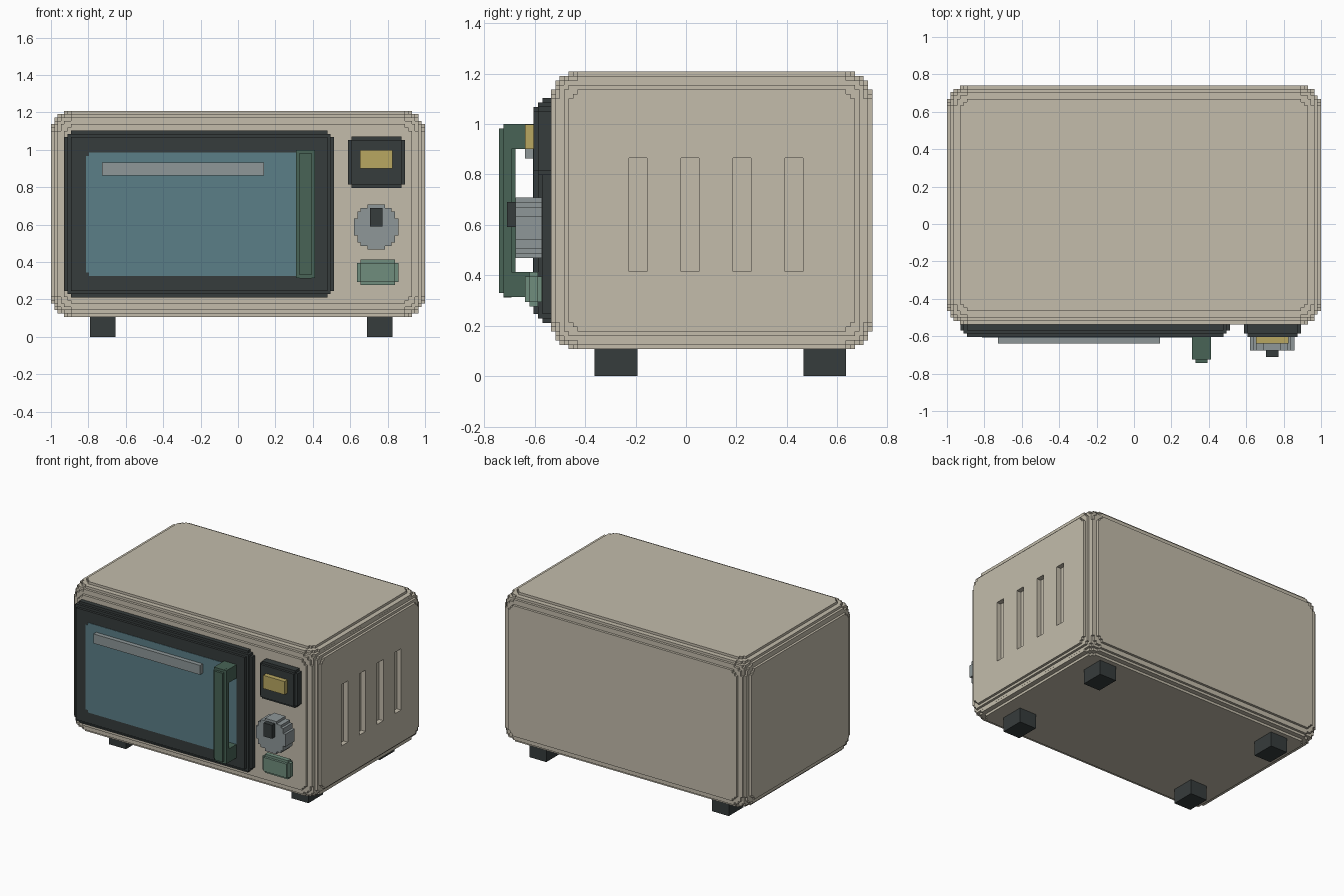
import bpy, bmesh, math
from mathutils import Vector

cube = bpy.data.objects.get("Cube")
if cube:
    bpy.data.objects.remove(cube, do_unlink=True)

STEP = 0.0177  # size of one stair step on the blocky rounded edges


def material(name, rgb):
    linear = [((c / 255 + 0.055) / 1.055) ** 2.4 for c in rgb] + [1.0]
    m = bpy.data.materials.new(name)
    m.use_nodes = True
    m.diffuse_color = linear
    bsdf = next(n for n in m.node_tree.nodes if n.type == 'BSDF_PRINCIPLED')
    bsdf.inputs["Base Color"].default_value = linear
    bsdf.inputs["Roughness"].default_value = 0.7
    return m


BEIGE = material("beige", (195, 188, 171))
DARK = material("charcoal", (54, 60, 60))
GLASS = material("blue glass", (91, 126, 135))
GREEN = material("dark green", (72, 100, 86))
MINT = material("mint green", (112, 141, 125))
SILVER = material("silver", (142, 151, 152))
YELLOW = material("yellow", (184, 167, 97))


def stepped_solid(name, edges, inside, mat):
    """Skin of all grid cells whose centre passes the inside test."""
    edges = [sorted({round(e, 5) for e in axis}) for axis in edges]
    size = [len(axis) - 1 for axis in edges]
    filled = set()
    for i in range(size[0]):
        for j in range(size[1]):
            for k in range(size[2]):
                centre = Vector([(edges[a][n] + edges[a][n + 1]) / 2
                                 for a, n in enumerate((i, j, k))])
                if inside(centre):
                    filled.add((i, j, k))
    bm = bmesh.new()
    verts = {}

    def vert(key):
        if key not in verts:
            verts[key] = bm.verts.new([edges[a][key[a]] for a in range(3)])
        return verts[key]

    for cell in sorted(filled):
        for axis in range(3):
            u, w = (axis + 1) % 3, (axis + 2) % 3
            for side in (0, 1):
                other = list(cell)
                other[axis] += 1 if side else -1
                if tuple(other) in filled:
                    continue
                loop = []
                for du, dw in ((0, 0), (1, 0), (1, 1), (0, 1)):
                    key = list(cell)
                    key[axis] += side
                    key[u] += du
                    key[w] += dw
                    loop.append(vert(tuple(key)))
                bm.faces.new(loop if side else loop[::-1])
    mesh = bpy.data.meshes.new(name)
    bm.to_mesh(mesh)
    bm.free()
    mesh.materials.append(mat)
    obj = bpy.data.objects.new(name, mesh)
    bpy.context.collection.objects.link(obj)
    return obj


def rounded_box(name, x, y, z, mat, radius=0, limit=1.0, axes=(0, 1, 2), cuts=()):
    """Box with stair-stepped round edges; cuts are (x, y, z) ranges left empty."""
    bounds = (x, y, z)
    edges = []
    for a, (lo, hi) in enumerate(bounds):
        n = radius if a in axes else 0
        axis = [lo + k * STEP for k in range(n + 1)] + [hi - k * STEP for k in range(n + 1)]
        for cut in cuts:
            axis += [e for e in cut[a] if lo < e < hi]
        edges.append(axis)

    def inside(c):
        if any(all(cut[a][0] < c[a] < cut[a][1] for a in range(3)) for cut in cuts):
            return False
        total = 0
        for a in axes:
            lo, hi = bounds[a]
            total += max(0, radius - min(c[a] - lo, hi - c[a]) / STEP) ** 2
        return total <= limit

    return stepped_solid(name, edges, inside, mat)


# Body with four vent slots sunk into its left side
vents = [((0.965, 1.1), (y, y + 0.071), (0.415, 0.865))
         for y in (-0.226, -0.02, 0.187, 0.393)]
rounded_box("body", (-1, 1), (-0.536, 0.74), (0.107, 1.208), BEIGE,
            radius=6, limit=32.6, cuts=vents)

# Feet
for fx, side in ((-0.792, "right"), (0.69, "left")):
    for fy, end in ((-0.363, "front"), (0.465, "back")):
        rounded_box(f"{end}_{side}_foot", (fx, fx + 0.136), (fy, fy + 0.17), (0, 0.107), DARK)

# Door, window and window trim bar
rounded_box("door", (-0.928, 0.513), (-0.604, -0.45), (0.211, 1.103), DARK, radius=3, limit=7)
rounded_box("window", (-0.813, 0.412), (-0.607, -0.6), (0.326, 0.985), GLASS,
            radius=1, limit=0.3, axes=(0, 2))
rounded_box("window_bar", (-0.727, 0.139), (-0.639, -0.6), (0.864, 0.933), SILVER)

# Door handle: upright grip on two standoffs
rounded_box("handle_grip", (0.31, 0.412), (-0.742, -0.675), (0.313, 1.0), GREEN,
            radius=1, limit=0.3)
for z, end in ((0.315, "lower"), (0.9, "upper")):
    rounded_box(f"handle_{end}_standoff", (0.31, 0.412), (-0.724, -0.6), (z, z + 0.099), GREEN)

# Display panel
rounded_box("display_panel", (0.588, 0.893), (-0.604, -0.5), (0.797, 1.07), DARK,
            radius=1, limit=0.3)
rounded_box("display_screen", (0.652, 0.826), (-0.639, -0.6), (0.901, 0.998), YELLOW)

# Knob: stepped disc, thirteen steps across
KX, KZ, KS = 0.739, 0.588, 0.0184
ticks = [(i - 6.5) * KS for i in range(14)]
stepped_solid("knob", ([KX + t for t in ticks], [-0.676, -0.57], [KZ + t for t in ticks]),
              lambda c: math.hypot(c.x - KX, c.z - KZ) <= 6.5 * KS, SILVER)
rounded_box("knob_pointer", (0.706, 0.773), (-0.71, -0.67), (0.591, 0.69), DARK)

# Push button
rounded_box("push_button", (0.636, 0.858), (-0.639, -0.57), (0.277, 0.414), MINT,
            radius=1, limit=0.3)
